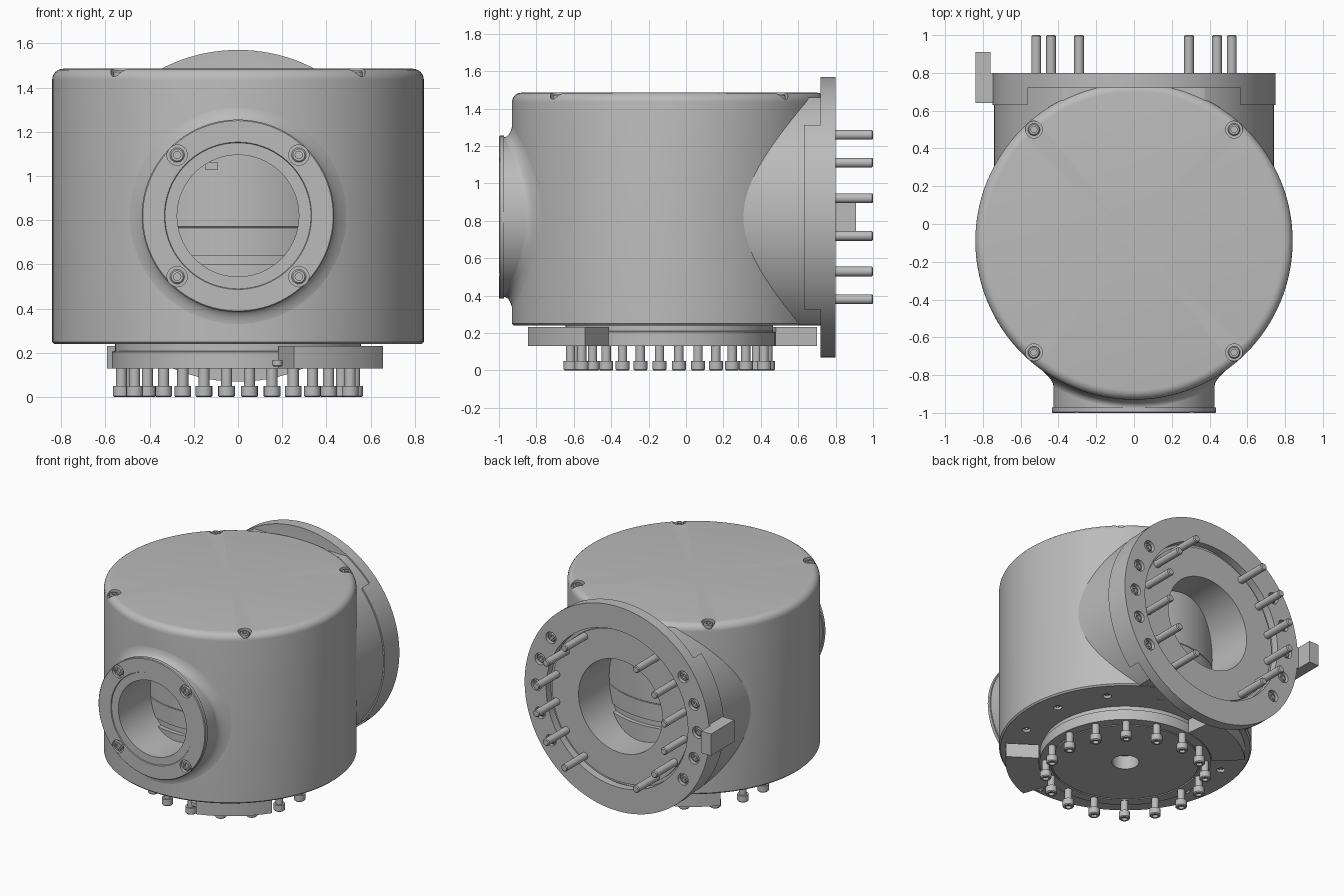
import bpy, bmesh
from math import cos, sin, pi, radians, sqrt
from mathutils import Vector

cube = bpy.data.objects.get("Cube")
if cube:
    bpy.data.objects.remove(cube)

grey = bpy.data.materials.new("machined grey")
grey.use_nodes = True
grey.diffuse_color = (0.5, 0.5, 0.5, 1)
grey.node_tree.nodes["Principled BSDF"].inputs["Base Color"].default_value = (0.5, 0.5, 0.5, 1)

UP, DOWN, FRONT, BACK = Vector((0, 0, 1)), Vector((0, 0, -1)), Vector((0, -1, 0)), Vector((0, 1, 0))
AXIS_Y, PORT_Z, BODY_R = -0.09, 0.82, 0.84
CENTRE = (0, AXIS_Y, 0)
PORT = (0, 0, PORT_Z)


def finish(name, bm):
    bmesh.ops.remove_doubles(bm, verts=bm.verts, dist=1e-5)
    bmesh.ops.recalc_face_normals(bm, faces=bm.faces)
    mesh = bpy.data.meshes.new(name)
    bm.to_mesh(mesh)
    bm.free()
    mesh.materials.append(grey)
    ob = bpy.data.objects.new(name, mesh)
    bpy.context.collection.objects.link(ob)
    return ob


def lathe(name, profile, loc=(0, 0, 0), axis=UP, seg=96, arc=None, closed=True):
    """Turn (radius, height) points about an axis; arc gives a partial turn in degrees."""
    bm = bmesh.new()
    rot = axis.to_track_quat('Z', 'Y')
    a0, a1 = [radians(a) for a in arc] if arc else (0, 2 * pi)
    rings = []
    for i in range(seg + 1 if arc else seg):
        a = a0 + (a1 - a0) * i / seg
        rings.append([bm.verts.new(Vector(loc) + rot @ Vector((r * cos(a), r * sin(a), h)))
                      for r, h in profile])
    n = len(profile)
    for i in range(seg):
        p, q = rings[i], rings[(i + 1) % len(rings)]
        for j in range(n if closed else n - 1):
            k = (j + 1) % n
            if profile[j][0] == 0 and profile[k][0] == 0:
                continue
            if profile[j][0] == 0:
                bm.faces.new((p[j], q[k], p[k]))
            elif profile[k][0] == 0:
                bm.faces.new((p[j], q[j], p[k]))
            else:
                bm.faces.new((p[j], q[j], q[k], p[k]))
    if arc:
        bm.faces.new(rings[0])
        bm.faces.new(rings[-1])
    return finish(name, bm)


def rod(name, r, h0, h1, loc, axis=UP, seg=24):
    return lathe(name, [(0, h0), (r, h0), (r, h1), (0, h1)], loc, axis, seg)


def box(name, lo, hi):
    bm = bmesh.new()
    bmesh.ops.create_cube(bm, size=1)
    for v in bm.verts:
        v.co = [(a + b) / 2 + c * (b - a) for a, b, c in zip(lo, hi, v.co)]
    return finish(name, bm)


def cut(target, cutters):
    for c in cutters:
        mod = target.modifiers.new("cut", 'BOOLEAN')
        mod.operation, mod.solver, mod.object = 'DIFFERENCE', 'EXACT', c
        bpy.context.view_layer.objects.active = target
        bpy.ops.object.modifier_apply(modifier=mod.name)
        bpy.data.objects.remove(c)


def screw(name, r, top, height, loc, axis):
    """Socket head with its top face at the given height along the axis."""
    s, low = r * 0.5, top - height
    return lathe(name, [(0, low), (r, low), (r, top - 0.006), (r - 0.006, top), (s, top),
                        (s, top - 0.018), (0, top - 0.018)], loc, axis, 18)


def sunk_screws(target, name, spots, axis, face, r=0.045, depth=0.035):
    """Counterbored pockets in the target, each with a socket screw."""
    cut(target, [rod("pocket", r, face - depth, face + 0.1, s, axis) for s in spots])
    for s in spots:
        screw(name, r * 0.72, face - 0.008, depth, s, axis)


def polar(r, deg, y=AXIS_Y):
    return (r * cos(radians(deg)), y + r * sin(radians(deg)), 0)


# Main drum housing with rounded top edge
rim = [(BODY_R - 0.05 + 0.05 * cos(a * pi / 12), 1.435 + 0.05 * sin(a * pi / 12)) for a in range(7)]
body = lathe("body", [(0, 0.24), (BODY_R - 0.01, 0.24), (BODY_R, 0.25)] + rim + [(0, 1.485)], CENTRE, seg=128)
cut(body, [rod("bore", 0.277, 0.4, 1.1, PORT, FRONT, 64),
           rod("bore", 0.342, 0.3, 0.9, PORT, BACK, 64)])
sunk_screws(body, "lid_screw", [(x, AXIS_Y + y, 0) for x in (-0.53, 0.53) for y in (-0.59, 0.59)], UP, 1.485)
sunk_screws(body, "base_screw", [polar(0.7, a) for a in (-165, -130, -100, -20, 10, 40, 70, 95, 165)],
            DOWN, -0.24, 0.028, 0.025)

# Inner drum seen through the ports
lathe("inner_drum", [(0, 0.3), (0.62, 0.3), (0.62, 0.6), (0.59, 0.6), (0.59, 0.64), (0.6, 0.64),
                     (0.6, 0.765), (0.597, 0.768), (0.6, 0.771), (0.6, 1.3), (0, 1.3)], CENTRE)
box("inner_stop", (-0.15, -0.75, 1.03), (-0.09, -0.6, 1.06))

# Front port: neck, blend into the drum, bolted window ring
lathe("front_neck", [(0.275, 0.7), (0.427, 0.7), (0.427, 0.975), (0.275, 0.975)], PORT, FRONT)
ring = lathe("front_ring", [(0.275, 0.972), (0.435, 0.972), (0.435, 0.995), (0.43, 1.0), (0.333, 1.0),
                            (0.33, 0.994), (0.275, 0.994)], PORT, FRONT)
sunk_screws(ring, "front_screw", [(x, 0, PORT_Z + z) for x in (-0.275, 0.275) for z in (-0.275, 0.275)],
            FRONT, 1.0, 0.046, 0.02)
bm = bmesh.new()
loops = []
for i in range(9):
    t = i / 8 * pi / 2
    r = 0.427 + 0.085 * (1 - cos(t))
    loop = []
    for k in range(96):
        a = 2 * pi * k / 96
        y = AXIS_Y - sqrt(BODY_R ** 2 - (r * cos(a)) ** 2) - 0.045 * (1 - sin(t)) + 0.002
        loop.append(bm.verts.new((r * cos(a), y, PORT_Z + r * sin(a))))
    loops.append(loop)
for p, q in zip(loops, loops[1:]):
    for k in range(96):
        m = (k + 1) % 96
        bm.faces.new((p[k], p[m], q[m], q[k]))
finish("front_blend", bm)

# Rear neck, trimmed level with the drum
neck = lathe("rear_neck", [(0.341, 0.2), (0.74, 0.2), (0.74, 0.73), (0.341, 0.73)], PORT, BACK, 128)
cut(neck, [box("trim", (-1, 0, 1.46), (1, 1, 2)), box("trim", (-1, 0, -1), (1, 1, 0.242))])

# Rear flange with recessed face, side pads and screws
flange = lathe("rear_flange", [(0.34, 0.715), (0.35, 0.72), (0.75, 0.72), (0.75, 0.8), (0.575, 0.8),
                               (0.575, 0.745), (0.555, 0.745), (0.555, 0.76), (0.34, 0.76)], PORT, BACK, 128)
spots = [(side * 0.655 * cos(radians(a)), 0, PORT_Z + 0.655 * sin(radians(a)))
         for side in (-1, 1) for a in (-35, -17.5, 0, 17.5, 35)]
sunk_screws(flange, "flange_screw", spots, BACK, 0.8, 0.042, 0.03)
pads = lathe("flange_side_pads", [(0.55, 0.63), (0.75, 0.63), (0.75, 0.722), (0.55, 0.722)], PORT, BACK, 128)
cut(pads, [box("trim", (-0.565, 0, -1), (0.565, 1, 2))])
box("side_tab", (-0.84, 0.64, 0.74), (-0.76, 0.91, 0.90))
box("side_tab_root", (-0.77, 0.64, 0.74), (-0.7, 0.798, 0.90))

# Twelve studs out of the rear flange
for side in (0, 180):
    for a in (-56.5, -33.5, -11, 11, 33.5, 56.5):
        x, z, _ = polar(0.527, side + a, 0)
        lathe("rear_stud", [(0, 0.74), (0.026, 0.74), (0.026, 0.994), (0.02, 1.0), (0, 1.0)],
              (x, 0, PORT_Z + z), BACK, 20)

# Lower mounting disc with centre hole
lathe("mount_disc", [(0, 0.23), (0.09, 0.23), (0.09, 0.13), (0.49, 0.13), (0.49, 0.14), (0.5, 0.14),
                     (0.5, 0.13), (0.57, 0.13), (0.57, 0.205), (0.555, 0.21), (0.555, 0.25), (0, 0.25)],
      CENTRE)

# Curved clamp pads beside the disc
for name, arc in (("front_clamp", (-83, -42)), ("rear_clamp", (108.5, 145.5))):
    clamp = lathe(name, [(0.575, 0.13), (0.796, 0.13), (0.796, 0.232), (0.575, 0.232)], CENTRE, UP, 24, arc)
    mid = radians(sum(arc) / 2)
    out = Vector((cos(mid), sin(mid), 0))
    cut(clamp, [rod("hole", 0.02, 0.74, 0.9, (0, AXIS_Y, 0.18), out)])
    sunk_screws(clamp, "clamp_screw", [polar(0.69, a) for a in (arc[0] + 8, arc[1] - 8)], DOWN, -0.13, 0.03, 0.03)

# Sixteen hanging bolts
for i in range(16):
    spot = polar(0.53, -84.4 + i * 22.5)
    rod("bolt_shank", 0.025, 0.04, 0.14, spot, UP, 20)
    screw("bolt_head", 0.038, 0, 0.05, spot, DOWN)

# Smooth shading with crisp edges
bpy.ops.object.select_all(action='DESELECT')
for ob in bpy.context.scene.objects:
    if ob.type == 'MESH':
        ob.select_set(True)
        bpy.context.view_layer.objects.active = ob
bpy.ops.object.shade_smooth_by_angle(angle=radians(30))
